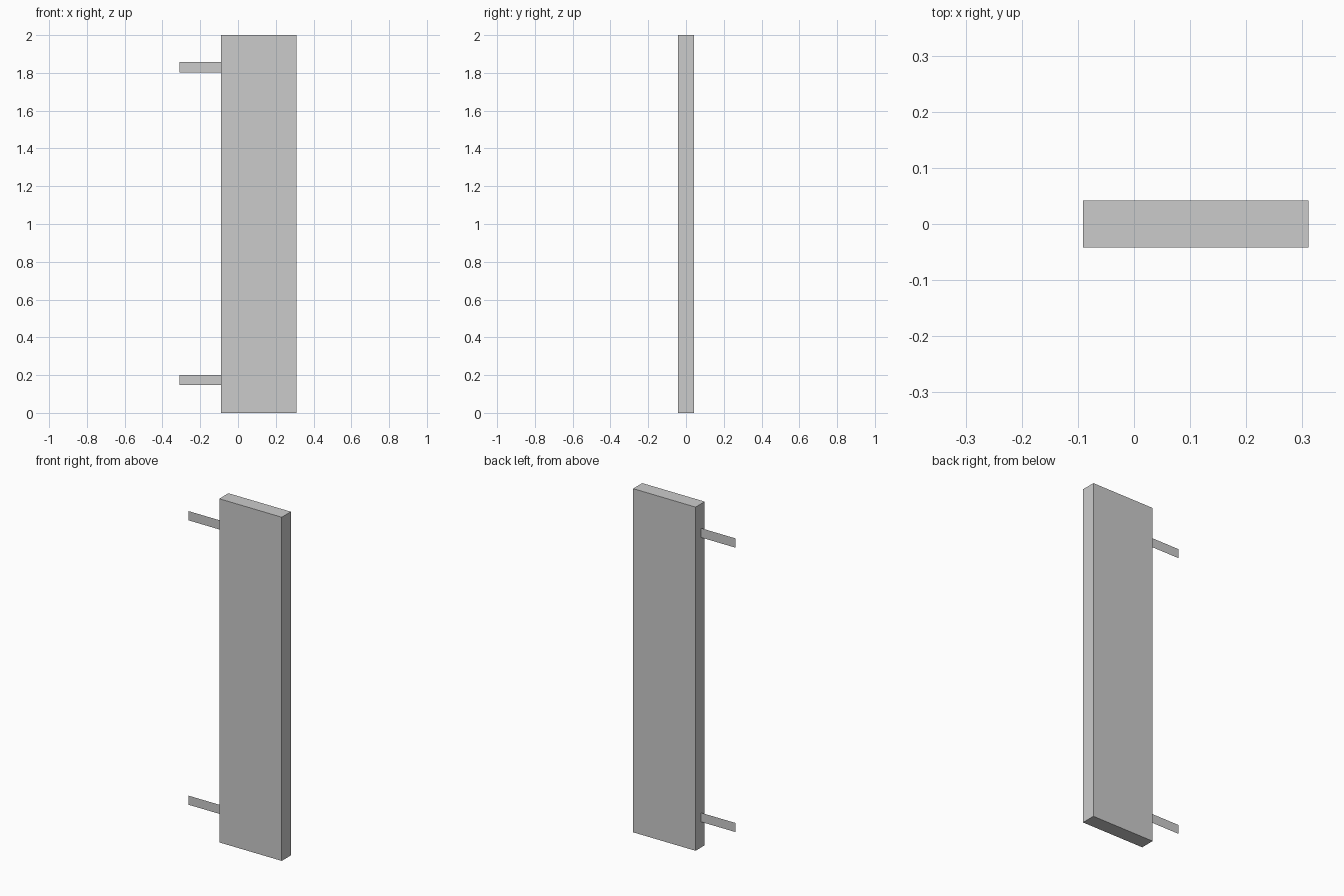
import bpy
import bmesh

if "Cube" in bpy.data.objects:
    bpy.data.objects.remove(bpy.data.objects["Cube"])

X_LEFT, X_EDGE, X_RIGHT = -0.311, -0.091, 0.311
HALF_DEPTH = 0.042
HEIGHT = 2.0
TAB_Y = -0.01


def make_object(name, bm):
    mesh = bpy.data.meshes.new(name)
    bm.to_mesh(mesh)
    bm.free()
    obj = bpy.data.objects.new(name, mesh)
    bpy.context.collection.objects.link(obj)
    return obj


def box(name, lo, hi):
    bm = bmesh.new()
    bmesh.ops.create_cube(bm, size=1.0)
    for v in bm.verts:
        v.co = [a + (c + 0.5) * (b - a) for a, b, c in zip(lo, hi, v.co)]
    return make_object(name, bm)


def flat_tab(name, x0, x1, z0, z1):
    bm = bmesh.new()
    corners = [(x0, z0), (x1, z0), (x1, z1), (x0, z1)]
    bm.faces.new([bm.verts.new((x, TAB_Y, z)) for x, z in corners])
    return make_object(name, bm)


# Tall slab
box("panel", (X_EDGE, -HALF_DEPTH, 0), (X_RIGHT, HALF_DEPTH, HEIGHT))

# Two paper-thin mounting tabs on the left edge
for name, z0, z1 in (("lower_tab", 0.148, 0.201), ("upper_tab", 1.803, 1.857)):
    flat_tab(name, X_LEFT, X_EDGE, z0, z1)
